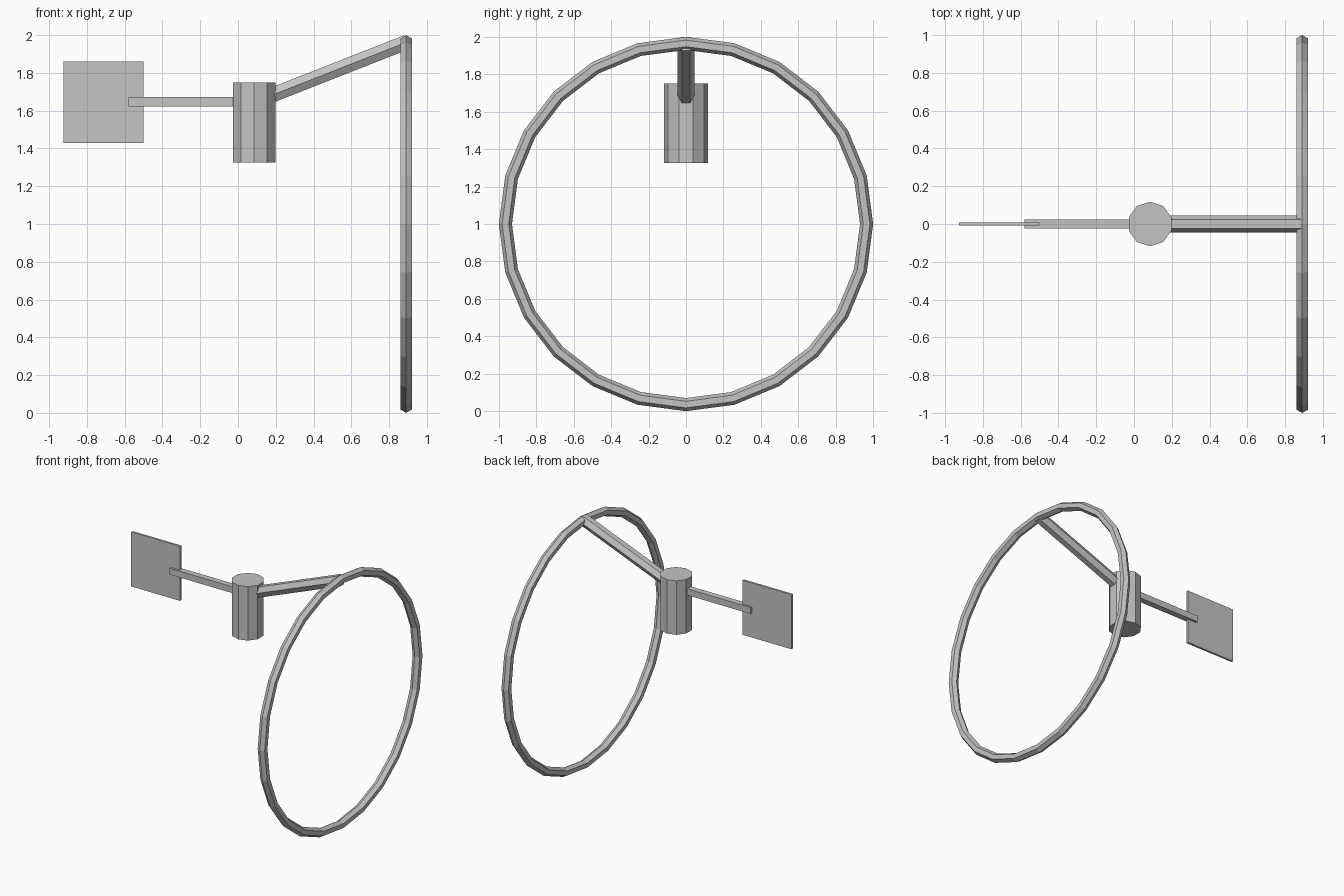
import bpy, bmesh, math
from mathutils import Matrix, Vector

default = bpy.data.objects.get("Cube")
if default:
    bpy.data.objects.remove(default)

grey = bpy.data.materials.new("plain grey")
grey.use_nodes = True
colour = (0.55, 0.55, 0.55, 1)
grey.diffuse_color = colour
grey.node_tree.nodes["Principled BSDF"].inputs["Base Color"].default_value = colour


def finish(name, bm):
    bmesh.ops.recalc_face_normals(bm, faces=bm.faces)
    mesh = bpy.data.meshes.new(name)
    bm.to_mesh(mesh)
    bm.free()
    mesh.materials.append(grey)
    obj = bpy.data.objects.new(name, mesh)
    bpy.context.collection.objects.link(obj)
    return obj


def box(name, centre, size):
    bm = bmesh.new()
    bmesh.ops.create_cube(bm, size=1, matrix=Matrix.Translation(centre) @ Matrix.Diagonal((*size, 1)))
    return finish(name, bm)


def prism(name, start, end, radius, sides):
    # Straight bar with a corner of its section pointing along y
    start, end = Vector(start), Vector(end)
    axis = (end - start).normalized()
    across = Vector((0, 1, 0))
    up = axis.cross(across)
    bm = bmesh.new()
    rings = []
    for point in (start, end):
        angles = [math.tau * i / sides for i in range(sides)]
        rings.append([bm.verts.new(point + radius * (across * math.cos(a) + up * math.sin(a))) for a in angles])
        bm.faces.new(rings[-1])
    for i in range(sides):
        j = (i + 1) % sides
        bm.faces.new((rings[0][i], rings[0][j], rings[1][j], rings[1][i]))
    return finish(name, bm)


def hoop(name, centre, major, minor, segments, sides):
    # Faceted ring standing in the yz plane
    bm = bmesh.new()
    rows = []
    for s in range(segments):
        turn = math.tau * s / segments
        row = []
        for k in range(sides):
            a = math.tau * k / sides
            r = major + minor * math.cos(a)
            offset = Vector((minor * math.sin(a), r * math.sin(turn), r * math.cos(turn)))
            row.append(bm.verts.new(Vector(centre) + offset))
        rows.append(row)
    for s in range(segments):
        here, there = rows[s], rows[(s + 1) % segments]
        for k in range(sides):
            m = (k + 1) % sides
            bm.faces.new((here[k], here[m], there[m], there[k]))
    return finish(name, bm)


# Large ring
hoop("ring", (0.89, 0, 1), 0.965, 0.035, 24, 6)

# Hub and the sloping arm that carries the ring
prism("hub", (0.085, 0, 1.325), (0.085, 0, 1.75), 0.118, 10)
prism("ring_arm", (0.085, 0, 1.645), (0.894, 0, 1.963), 0.045, 6)

# Tail rod and flat vane
box("tail_rod", (-0.2475, 0, 1.647), (0.665, 0.048, 0.05))
box("tail_vane", (-0.7125, 0, 1.645), (0.425, 0.017, 0.43))
